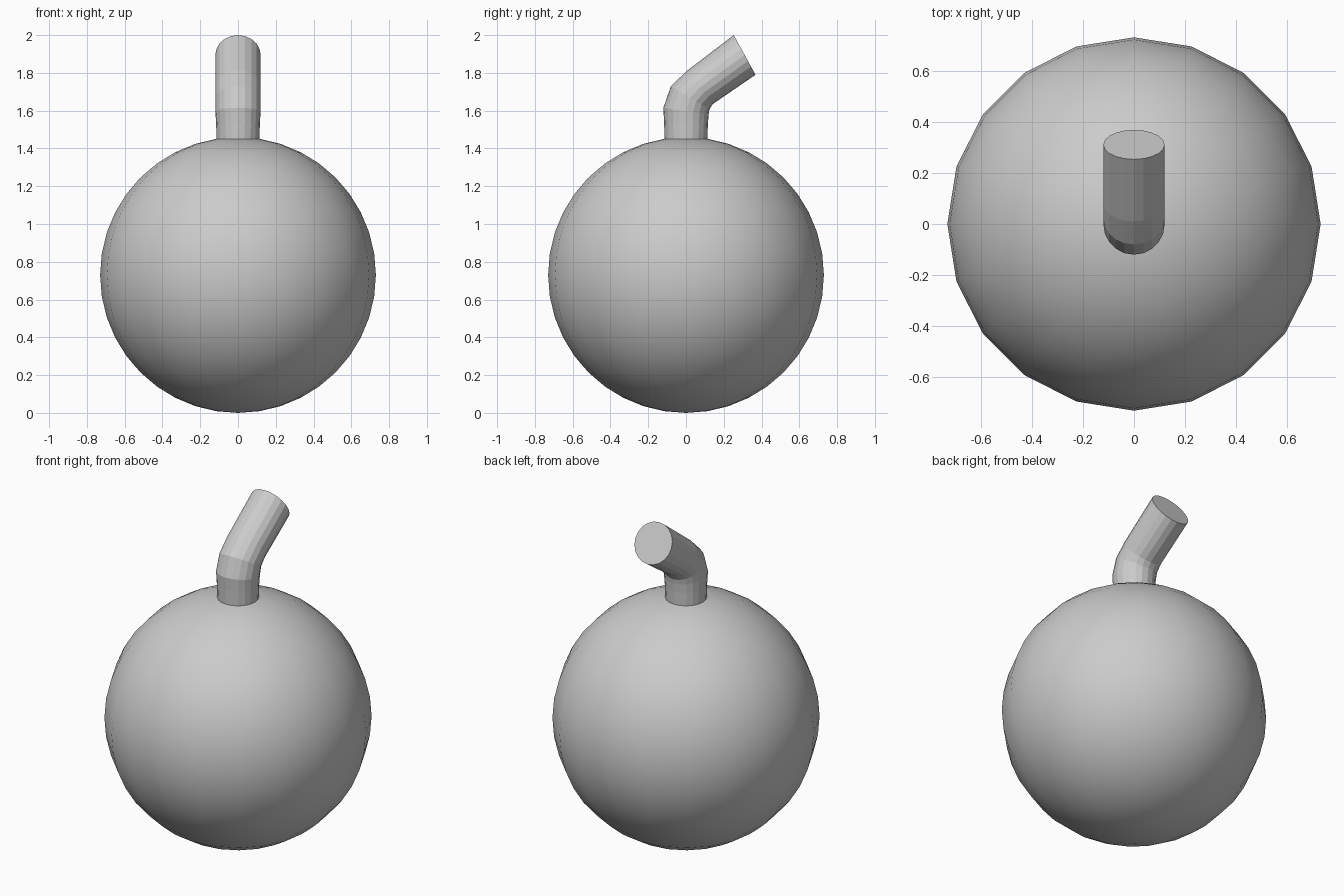
import bpy, bmesh, math
from mathutils import Vector

if "Cube" in bpy.data.objects:
    bpy.data.objects.remove(bpy.data.objects["Cube"])

# Round body
bpy.ops.mesh.primitive_uv_sphere_add(segments=20, ring_count=20, radius=0.73, location=(0, 0, 0.73))
body = bpy.context.object
body.name = "round_body"
bpy.ops.object.shade_smooth()

# Bent spout: each ring is given by its outer and inner point in the y-z plane
SIDES, RADIUS = 20, 0.12
rings = [((-0.113, 1.44), (0.113, 1.44)),
         ((-0.116, 1.54), (0.116, 1.53)),
         ((-0.12, 1.615), (0.12, 1.58)),
         ((-0.08, 1.73), (0.124, 1.607)),
         ((0.01, 1.815), (0.142, 1.635)),
         ((0.253, 2.0), (0.368, 1.79))]

bm = bmesh.new()
loops = []
for i, (outer, inner) in enumerate(rings):
    a, b = Vector((0, *outer)), Vector((0, *inner))
    mid, half = (a + b) / 2, (b - a) / 2
    rx = 0.113 if i == 0 else 0.116 if i == 1 else RADIUS
    loops.append([bm.verts.new(mid + half * math.sin(t) + Vector((rx * math.cos(t), 0, 0)))
                  for t in (2 * math.pi * k / SIDES for k in range(SIDES))])
for low, high in zip(loops, loops[1:]):
    for k in range(SIDES):
        n = (k + 1) % SIDES
        bm.faces.new((low[k], low[n], high[n], high[k]))
bm.faces.new(loops[-1])
bm.faces.new(loops[0][::-1])
bmesh.ops.recalc_face_normals(bm, faces=bm.faces)
mesh = bpy.data.meshes.new("bent_spout")
bm.to_mesh(mesh)
bm.free()
spout = bpy.data.objects.new("bent_spout", mesh)
bpy.context.collection.objects.link(spout)
